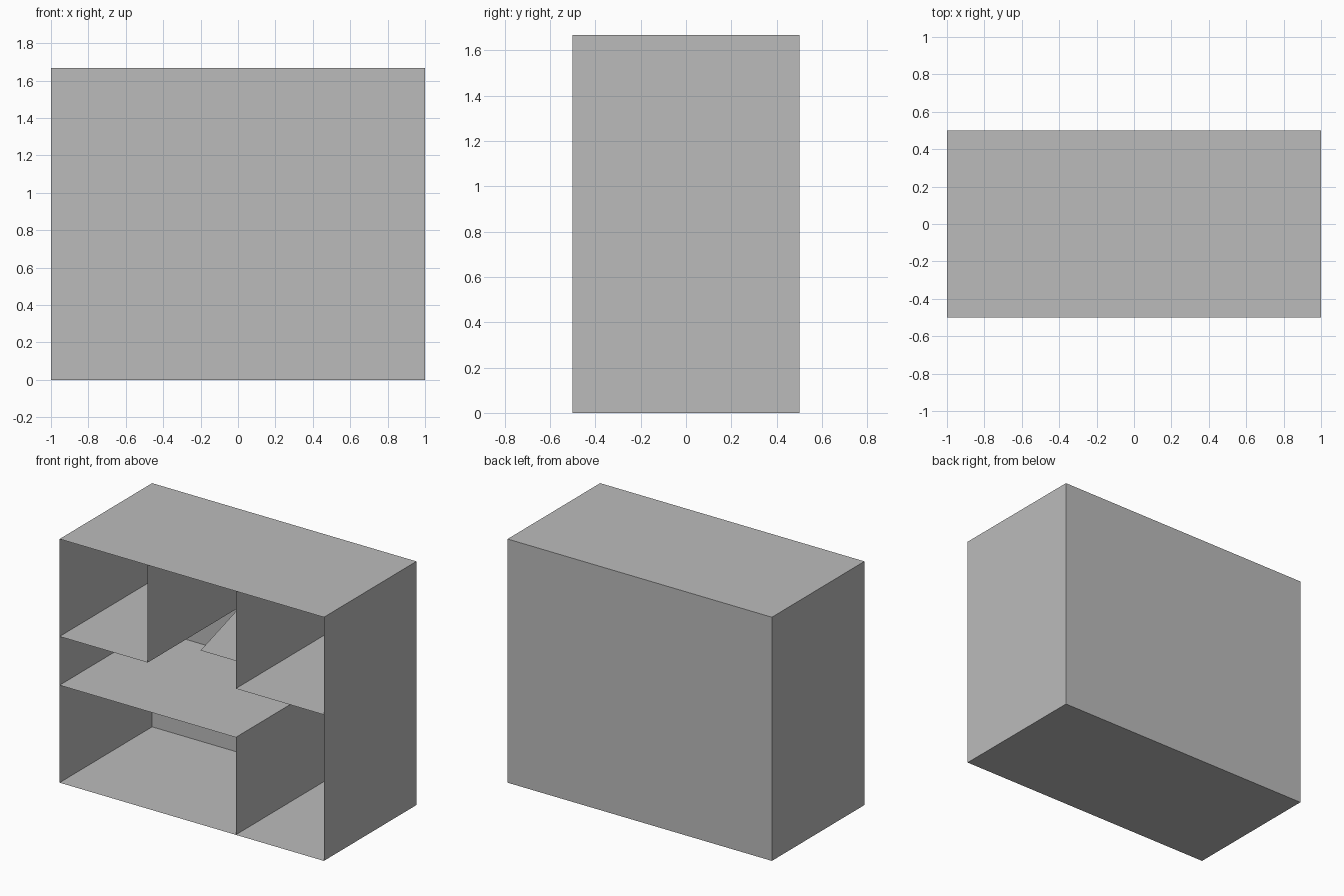
import bpy

cube = bpy.data.objects.get("Cube")
if cube:
    bpy.data.objects.remove(cube, do_unlink=True)

# Overall measures: three columns, five rows
W, D = 1.0, 0.5
COL = W / 3
ROW = 1 / 3
TOP = 5 * ROW

grey = bpy.data.materials.new("plain_grey")
grey.use_nodes = True
grey.diffuse_color = (0.5, 0.5, 0.5, 1)
grey.node_tree.nodes["Principled BSDF"].inputs["Base Color"].default_value = (0.5, 0.5, 0.5, 1)


def sheet(name, corners):
    """Thin flat sheet through the given corners."""
    mesh = bpy.data.meshes.new(name)
    mesh.from_pydata(corners, [], [range(len(corners))])
    mesh.materials.append(grey)
    obj = bpy.data.objects.new(name, mesh)
    bpy.context.scene.collection.objects.link(obj)
    return obj


def level(name, x0, x1, z, up=True):
    """Horizontal board over the full depth."""
    pts = [(x0, -D, z), (x1, -D, z), (x1, D, z), (x0, D, z)]
    sheet(name, pts if up else pts[::-1])


def upright(name, x, z0, z1):
    """Vertical board over the full depth, facing away from the middle."""
    pts = [(x, -D, z0), (x, D, z0), (x, D, z1), (x, -D, z1)]
    sheet(name, pts if x > 0 else pts[::-1])


# Outer case, open at the front
level("top_board", -W, W, TOP)
level("bottom_board", -W, W, 0, up=False)
sheet("back_board", [(W, D, 0), (-W, D, 0), (-W, D, TOP), (W, D, TOP)])

# Mirrored sides, upper dividers and upper side shelves
for side, s in (("left", 1), ("right", -1)):
    upright(side + "_side", s * W, 0, TOP)
    upright(side + "_upper_divider", s * COL, 3 * ROW, TOP)
    x0, x1 = sorted((s * COL, s * W))
    level(side + "_upper_shelf", x0, x1, 3 * ROW)

# Lower shelf over two columns, with its supporting divider
level("lower_shelf", -W, COL, 2 * ROW)
upright("lower_divider", COL, 0, 2 * ROW)

# Tapered middle shelf set back between the upper dividers
front = -D / 3
sheet("tapered_middle_shelf", [(-COL / 2, front, 3 * ROW), (COL / 2, front, 3 * ROW),
                               (COL, D, 3 * ROW), (-COL, D, 3 * ROW)])
